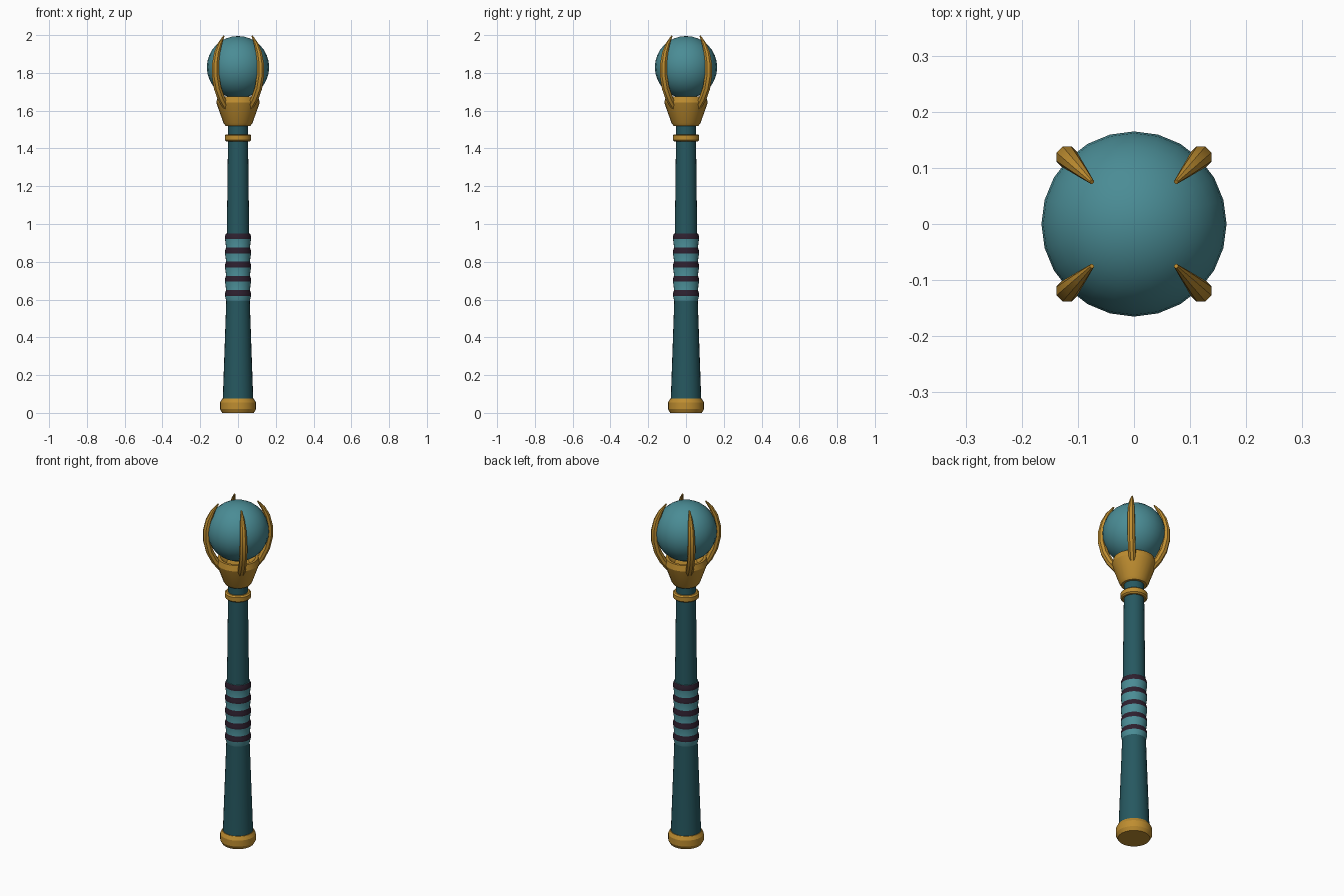
import bpy, bmesh, math
from mathutils import Vector

if "Cube" in bpy.data.objects:
    bpy.data.objects.remove(bpy.data.objects["Cube"])


def material(name, r, g, b):
    lin = lambda c: ((c / 255 + 0.055) / 1.055) ** 2.4
    m = bpy.data.materials.new(name)
    m.diffuse_color = (lin(r), lin(g), lin(b), 1)
    m.use_nodes = True
    m.node_tree.nodes["Principled BSDF"].inputs["Base Color"].default_value = m.diffuse_color
    return m


DARK_TEAL = material("dark teal", 38, 88, 96)
TEAL = material("light teal", 74, 140, 149)
GOLD = material("gold", 190, 141, 48)
PLUM = material("dark plum", 46, 32, 47)


def finish(name, bm, mats, angle=35):
    bmesh.ops.recalc_face_normals(bm, faces=bm.faces)
    me = bpy.data.meshes.new(name)
    bm.to_mesh(me)
    bm.free()
    for m in mats:
        me.materials.append(m)
    ob = bpy.data.objects.new(name, me)
    bpy.context.collection.objects.link(ob)
    bpy.ops.object.select_all(action='DESELECT')
    ob.select_set(True)
    bpy.context.view_layer.objects.active = ob
    bpy.ops.object.shade_smooth_by_angle(angle=math.radians(angle))
    return ob


def skin(bm, rings, bands=None):
    """Join vertex rings into a closed skin with capped ends."""
    n = len(rings[0])
    for k in range(len(rings) - 1):
        for i in range(n):
            j = (i + 1) % n
            f = bm.faces.new((rings[k][i], rings[k][j], rings[k + 1][j], rings[k + 1][i]))
            f.material_index = bands[k] if bands else 0
    bm.faces.new(rings[0])
    bm.faces.new(rings[-1])


def lathe(name, profile, mats, bands=None, angle=35, n=24):
    bm = bmesh.new()
    rings = [[bm.verts.new((r * math.cos(math.tau * i / n), r * math.sin(math.tau * i / n), z))
              for i in range(n)] for r, z in profile]
    skin(bm, rings, bands)
    return finish(name, bm, mats, angle)


# Pommel, shaft, collar and cup
lathe("pommel", [(.084, 0), (.095, .02), (.095, .055), (.084, .075)], [GOLD], angle=25)
lathe("shaft", [(.081, .06), (.062, .60), (.059, .95), (.053, 1.45)], [DARK_TEAL])
lathe("neck", [(.053, 1.44), (.053, 1.54)], [DARK_TEAL])
lathe("collar", [(.062, 1.437), (.07, 1.444), (.07, 1.468), (.062, 1.475)], [GOLD], angle=25)
lathe("cup", [(.066, 1.52), (.077, 1.535), (.115, 1.642), (.108, 1.674),
              (.093, 1.674), (.06, 1.645)], [GOLD], angle=25)

# Ridged grip: light flaring wraps, each topped by a dark band
profile, bands = [(.062, .59)], []
for k in range(5):
    z = .62 + .075 * k
    profile += [(.069, z), (.069, z + .014), (.063, z + .031)]
    bands += [0, 1, 1]
lathe("grip", profile, [TEAL, PLUM], bands)

# Orb
bm = bmesh.new()
bmesh.ops.create_uvsphere(bm, u_segments=24, v_segments=16, radius=.165)
bmesh.ops.translate(bm, verts=bm.verts, vec=(0, 0, 1.83))
finish("orb", bm, [TEAL])

# Four tapered octagonal claws: (distance from axis, height, thickness)
PATH = [(.090, 1.62, .019), (.125, 1.665, .021), (.153, 1.72, .021), (.168, 1.785, .021),
        (.169, 1.845, .020), (.157, 1.905, .017), (.136, 1.953, .012), (.106, 1.995, .004)]
for c in range(4):
    a = math.radians(45 + 90 * c)
    out, side, up = Vector((math.cos(a), math.sin(a), 0)), Vector((-math.sin(a), math.cos(a), 0)), Vector((0, 0, 1))
    bm = bmesh.new()
    rings = []
    for k, (r, z, w) in enumerate(PATH):
        p, q = PATH[max(k - 1, 0)], PATH[min(k + 1, len(PATH) - 1)]
        d = (out * (q[0] - p[0]) + up * (q[1] - p[1])).normalized()
        normal = side.cross(d)
        centre = out * r + up * z
        rings.append([bm.verts.new(centre + w * (normal * math.cos(t) + side * math.sin(t)))
                      for t in (math.tau * (i + .5) / 8 for i in range(8))])
    skin(bm, rings)
    finish(f"claw_{c + 1}", bm, [GOLD], angle=30)
